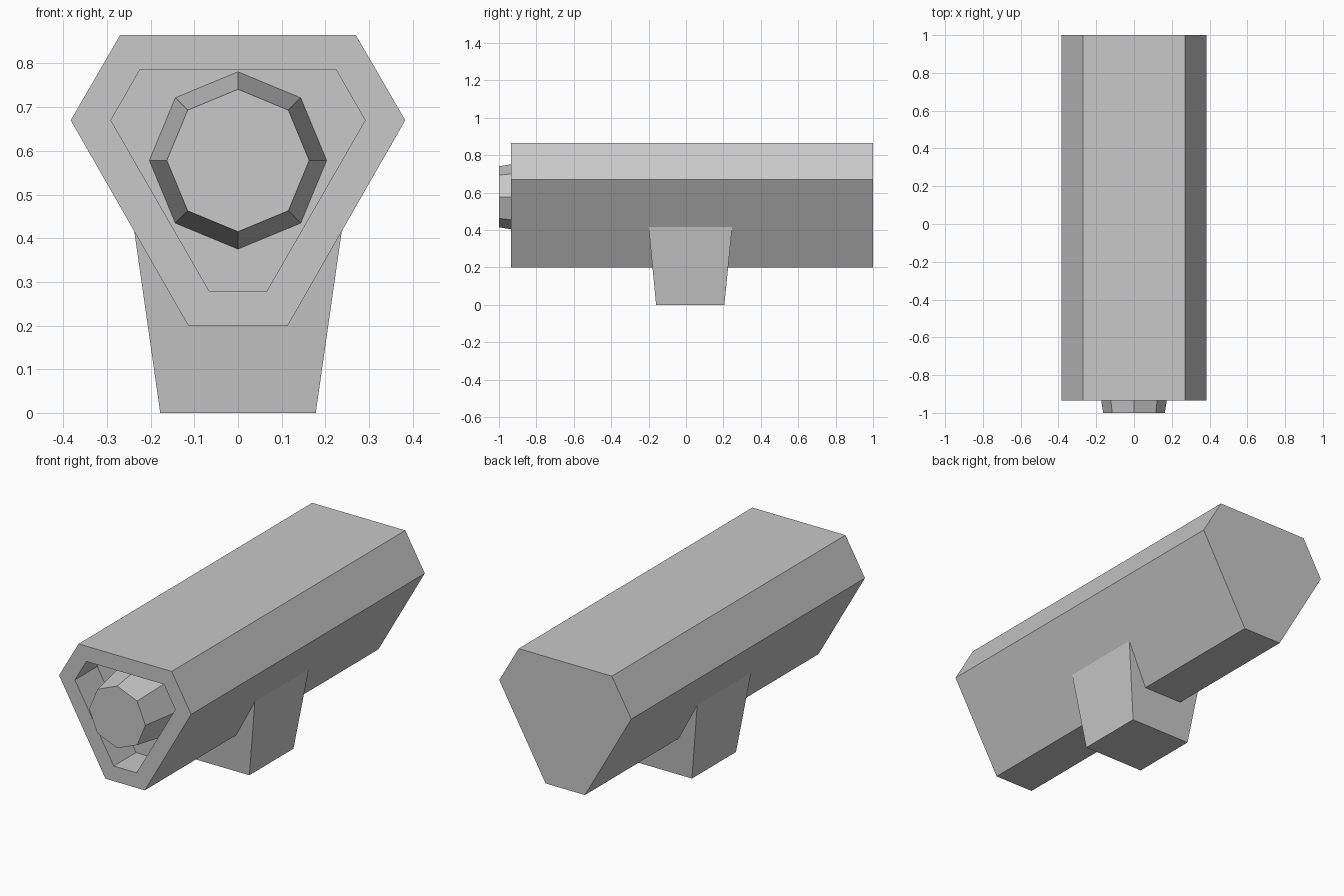
import bpy
import math

if "Cube" in bpy.data.objects:
    bpy.data.objects.remove(bpy.data.objects["Cube"], do_unlink=True)

# Single grey paint
grey = bpy.data.materials.new("matte grey")
grey.use_nodes = True
colour = (0.58, 0.58, 0.58, 1)
grey.diffuse_color = colour
grey.node_tree.nodes["Principled BSDF"].inputs["Base Color"].default_value = colour


def loft(name, rings):
    """Skin equal-length rings in order and cap both ends."""
    n = len(rings[0])
    verts = [p for ring in rings for p in ring]
    faces = [list(range(n))[::-1], [len(verts) - n + i for i in range(n)]]
    for r in range(len(rings) - 1):
        a, b = r * n, (r + 1) * n
        for i in range(n):
            j = (i + 1) % n
            faces.append([a + i, a + j, b + j, b + i])
    mesh = bpy.data.meshes.new(name)
    mesh.from_pydata(verts, [], faces)
    mesh.materials.append(grey)
    obj = bpy.data.objects.new(name, mesh)
    bpy.context.collection.objects.link(obj)
    return obj


def hexagon(half, y):
    """Mirror a half profile of (x, z) points into a closed ring at depth y."""
    return [(x, y, z) for x, z in half] + [(-x, y, z) for x, z in reversed(half)]


def octagon(radius, y, z):
    return [(radius * math.cos(k * math.pi / 4), y, z + radius * math.sin(k * math.pi / 4))
            for k in reversed(range(8))]


def rectangle(x, y0, y1, z):
    return [(-x, y0, z), (x, y0, z), (x, y1, z), (-x, y1, z)]


BACK, FRONT, RECESS, TIP = 1.0, -0.935, -0.75, -1.0
outer = [(0.27, 0.865), (0.383, 0.67), (0.114, 0.2)]
inner = [(0.225, 0.785), (0.291, 0.67), (0.066, 0.279)]

# Housing with a straight-walled pocket in the front
loft("camera_housing", [hexagon(outer, BACK), hexagon(outer, FRONT),
                        hexagon(inner, FRONT), hexagon(inner, RECESS)])

# Tapered lens standing in the pocket
loft("lens_barrel", [octagon(0.203, RECESS, 0.578), octagon(0.163, TIP, 0.578)])

# Mounting foot widening up into the housing
loft("mounting_foot", [rectangle(0.178, -0.16, 0.205, 0),
                       rectangle(0.238, -0.2, 0.247, 0.42)])
